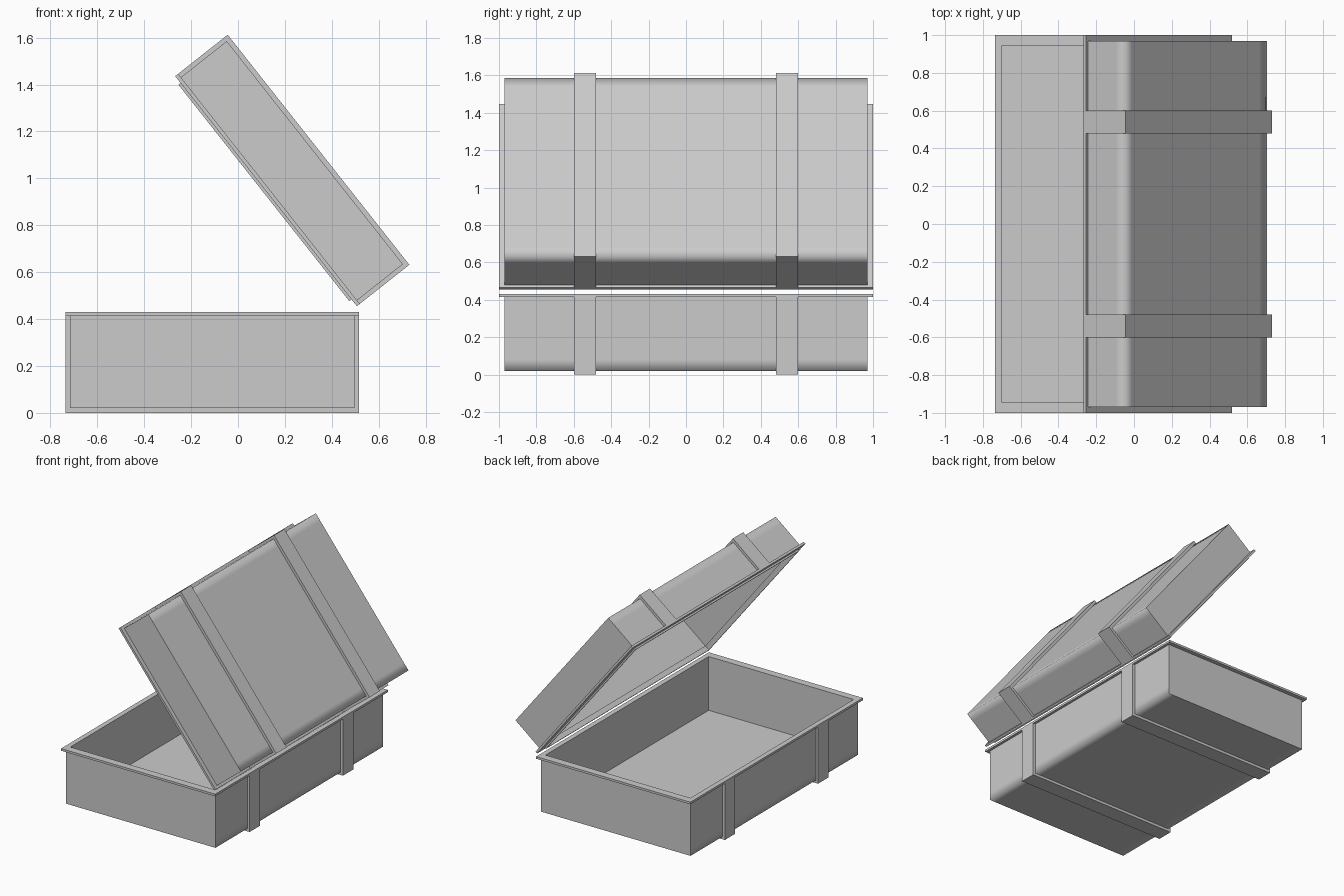
import bpy, bmesh, math
from mathutils import Matrix

if "Cube" in bpy.data.objects:
    bpy.data.objects.remove(bpy.data.objects["Cube"])

HX, HY = 0.625, 1.0      # rim half sizes
BX, BY = 0.606, 0.97     # body outer half sizes
IX, IY = 0.588, 0.945    # opening half sizes


def finish(name, bm, matrix, soft=None):
    """Smooth the faces, keep hard edges sharp except those picked by soft()."""
    bmesh.ops.recalc_face_normals(bm, faces=bm.faces)
    for f in bm.faces:
        f.smooth = True
    for e in bm.edges:
        hard = e.calc_face_angle(0) > math.radians(30)
        e.smooth = not hard or bool(soft and soft(e))
    bm.transform(matrix)
    me = bpy.data.meshes.new(name)
    bm.to_mesh(me)
    bm.free()
    ob = bpy.data.objects.new(name, me)
    bpy.context.collection.objects.link(ob)
    return ob


def loft(sections, closed=False):
    """Join rectangles (half x, half y, z); cap the ends or close into a ring."""
    bm = bmesh.new()
    loops = [[bm.verts.new((sx * x, sy * y, z))
              for sx, sy in ((-1, -1), (1, -1), (1, 1), (-1, 1))]
             for x, y, z in sections]
    pairs = list(zip(loops, loops[1:] + loops[:1]))
    for a, b in pairs if closed else pairs[:-1]:
        for i in range(4):
            j = (i + 1) % 4
            bm.faces.new((a[i], a[j], b[j], b[i]))
    if not closed:
        bm.faces.new(loops[0])
        bm.faces.new(loops[-1])
    return bm


def ring(name, ox, oy, ix, iy, z0, z1, matrix):
    bm = loft([(ox, oy, z0), (ox, oy, z1), (ix, iy, z1), (ix, iy, z0)], True)
    return finish(name, bm, matrix)


def half_case(name, h, matrix):
    """One hollow half, opening at local z = 0, closed side at z = h."""
    top = h - 0.02

    def corner(e):
        return all(abs(abs(v.co.x) - BX) < 1e-4 and abs(v.co.z - top) < 1e-4
                   for v in e.verts) and abs(e.verts[0].co.x - e.verts[1].co.x) < 1e-4

    # hollow shell, softly shaded along its long corners
    bm = loft([(BX, BY, top), (BX, BY, 0.012), (IX, IY, 0.012), (IX, IY, h - 0.036)])
    bmesh.ops.bevel(bm, geom=[e for e in bm.edges if corner(e)], offset=0.06,
                    offset_type='OFFSET', segments=2, profile=1.0, affect='EDGES')
    finish(name + "_shell", bm, matrix, corner)

    # flange around the opening
    ring(name + "_rim", HX, HY, IX, IY, 0, 0.016, matrix)

    # two straps wrapped around the closed side
    profile = [(-HX, 0.01), (-HX, h), (HX, h), (HX, 0.01),
               (BX - 0.003, 0.01), (BX - 0.003, top - 0.003),
               (-BX + 0.003, top - 0.003), (-BX + 0.003, 0.01)]
    for label, y in (("front", -0.60), ("back", 0.48)):
        bm = bmesh.new()
        face = bm.faces.new([bm.verts.new((x, y, z)) for x, z in profile])
        out = bmesh.ops.extrude_face_region(bm, geom=[face], use_keep_orig=True)
        bmesh.ops.translate(bm, vec=(0, 0.12, 0),
                            verts=[g for g in out["geom"] if isinstance(g, bmesh.types.BMVert)])
        finish(f"{name}_{label}_strap", bm, matrix)


# base, opening upwards
base = Matrix.Translation((-0.11, 0, 0.43)) @ Matrix.Rotation(math.pi, 4, 'Y')
half_case("base", 0.43, base)

# lid, swung open about the right-hand edge
lid = (Matrix.Translation((0.507, 0, 0.455))
       @ Matrix.Rotation(math.radians(51.7), 4, 'Y')
       @ Matrix.Translation((-HX, 0, 0)))
half_case("lid", 0.285, lid)

# locating lip inside the lid opening
ring("lid_lip", IX, IY, IX - 0.01, IY - 0.01, -0.012, 0.025, lid)
